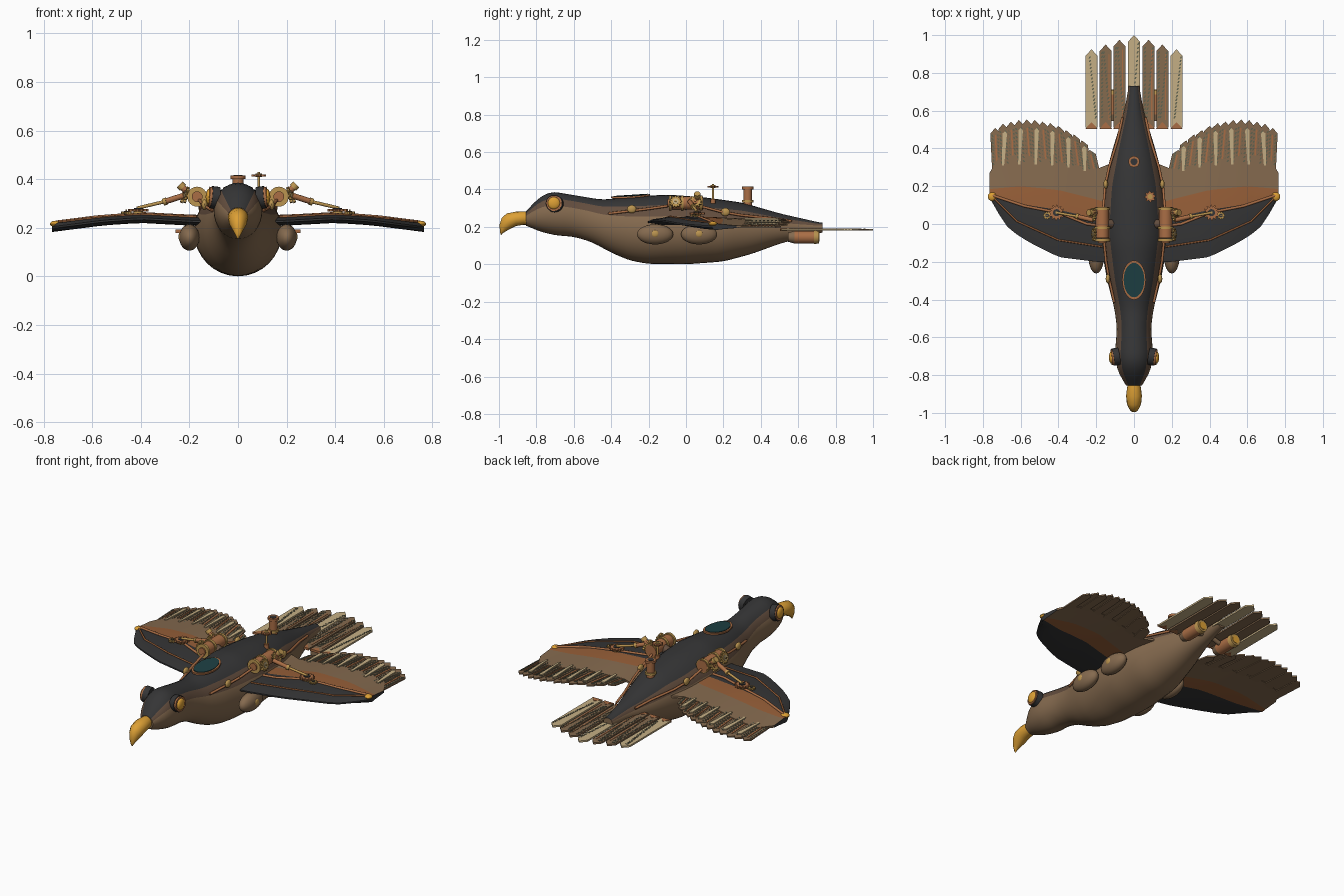
import bpy, bmesh, math
from mathutils import Vector, Matrix

if "Cube" in bpy.data.objects:
    bpy.data.objects.remove(bpy.data.objects["Cube"])

COL = {"charcoal": (.036, .036, .037), "umber": (.125, .075, .048), "tan_brown": (.235, .145, .078),
       "rust_copper": (.31, .115, .04), "copper": (.40, .155, .06), "amber": (.72, .35, .035),
       "brass": (.50, .30, .08), "cream": (.56, .43, .235), "dark_teal": (.012, .05, .055),
       "patina": (.12, .125, .08)}
MATS, M = [], {}
for i, (n, c) in enumerate(COL.items()):
    m = bpy.data.materials.new(n)
    m.diffuse_color = (*c, 1)
    m.use_nodes = True
    m.node_tree.nodes["Principled BSDF"].inputs["Base Color"].default_value = m.diffuse_color
    MATS.append(m)
    M[n] = i


def lerp(tab, x):
    if x <= tab[0][0]:
        return tab[0][1]
    for (a, b), (c, d) in zip(tab, tab[1:]):
        if x <= c:
            return b + (d - b) * (x - a) / (c - a)
    return tab[-1][1]


def smooth(tab, x, h=.03):
    return sum(lerp(tab, x + k * h) for k in (-1, -.5, 0, .5, 1)) / 5


def paint(verts, mat):
    for f in {f for v in verts for f in v.link_faces}:
        f.material_index = M[mat]


def tube(bm, p, q, r, mat, r2=None, n=16):
    p, q = Vector(p), Vector(q)
    d = q - p
    mx = Matrix.Translation((p + q) / 2) @ d.to_track_quat('Z', 'Y').to_matrix().to_4x4()
    paint(bmesh.ops.create_cone(bm, cap_ends=True, segments=n, radius1=r, radius2=r if r2 is None else r2,
                                depth=d.length, matrix=mx)["verts"], mat)


def ball(bm, c, s, mat, n=16):
    mx = Matrix.Translation(c) @ Matrix.Diagonal((*s, 1))
    paint(bmesh.ops.create_uvsphere(bm, u_segments=n, v_segments=n // 2, radius=1, matrix=mx)["verts"], mat)


def pipe(bm, pts, r, mat):
    for p, q in zip(pts, pts[1:]):
        tube(bm, p, q, r, mat, n=10)
        ball(bm, q, (r, r, r), mat, 8)


def prism(bm, low, high, mat):
    a, b = [bm.verts.new(p) for p in low], [bm.verts.new(p) for p in high]
    n = len(a)
    fs = [bm.faces.new(a[::-1]), bm.faces.new(b)]
    fs += [bm.faces.new((a[i], a[(i + 1) % n], b[(i + 1) % n], b[i])) for i in range(n)]
    for f in fs:
        f.material_index = M[mat]


def gear(bm, c, axis, r, h, mat, hub="charcoal", teeth=12):
    c, ax = Vector(c), Vector(axis).normalized()
    rot = ax.to_track_quat('Z', 'Y')
    ring = []
    for i in range(teeth * 4):
        a = 2 * math.pi * i / (teeth * 4)
        rr = r if i % 4 < 2 else r * .76
        ring.append(Vector((rr * math.cos(a), rr * math.sin(a), 0)))
    prism(bm, [c + rot @ (v + Vector((0, 0, -h / 2))) for v in ring],
          [c + rot @ (v + Vector((0, 0, h / 2))) for v in ring], mat)
    tube(bm, c - ax * h * .7, c + ax * h * .8, r * .45, hub)
    tube(bm, c - ax * h * .7, c + ax * h * 1.3, r * .16, "brass", n=8)


def loft(bm, rings, rule):
    vs = [[bm.verts.new(p) for p in r] for r in rings]
    n = len(vs[0])
    for j in range(len(vs) - 1):
        for i in range(n):
            k = (i + 1) % n
            f = bm.faces.new((vs[j][i], vs[j][k], vs[j + 1][k], vs[j + 1][i]))
            f.material_index = M[rule(i)]
    for cap in (vs[0], vs[-1]):
        bm.faces.new(cap).material_index = M[rule(0)]


def finish(bm, name, mirror=False, angle=38):
    bmesh.ops.recalc_face_normals(bm, faces=bm.faces)
    for f in bm.faces:
        f.smooth = True
    for e in bm.edges:
        e.smooth = len(e.link_faces) == 2 and e.calc_face_angle(0) < math.radians(angle)
    me = bpy.data.meshes.new(name)
    bm.to_mesh(me)
    bm.free()
    ob = bpy.data.objects.new(name, me)
    bpy.context.collection.objects.link(ob)
    for m in MATS:
        me.materials.append(m)
    if mirror:
        ob.modifiers.new("mirror", 'MIRROR').use_mirror_merge = False


# body: profiles along y, coloured in bands by angle round the section
TOP = [(-.87, .26), (-.84, .30), (-.79, .355), (-.72, .39), (-.6, .37), (-.45, .345), (-.3, .36), (-.1, .373),
       (.1, .358), (.3, .33), (.5, .272), (.73, .22)]
BOT = [(-.87, .215), (-.84, .20), (-.78, .175), (-.7, .155), (-.6, .148), (-.5, .118), (-.4, .062), (-.3, .02),
       (-.2, .002), (0, 0), (.2, .015), (.35, .055), (.5, .11), (.73, .172)]
WID = [(-.87, .03), (-.84, .05), (-.79, .083), (-.7, .102), (-.55, .09), (-.45, .103), (-.3, .142), (-.1, .177),
       (0, .182), (.2, .165), (.4, .112), (.6, .05), (.73, .028)]
bm, rings = bmesh.new(), []
for j in range(54):
    y = -.855 + 1.585 * j / 53
    t, b, w = smooth(TOP, y), smooth(BOT, y), smooth(WID, y)
    rings.append([(w * math.cos(a), y, (t + b) / 2 + (t - b) / 2 * math.sin(a))
                  for a in (2 * math.pi * i / 32 for i in range(32))])
loft(bm, rings, lambda i: "charcoal" if 4 <= i < 12 else "umber" if 2 <= i < 14 else "tan_brown")
finish(bm, "body")

# hooked beak
bm, rings = bmesh.new(), []
for y, z, w, h in [(-.835, .246, .03, .034), (-.87, .247, .037, .036), (-.91, .243, .042, .038),
                   (-.95, .23, .038, .042), (-.975, .212, .028, .036), (-.988, .19, .017, .024),
                   (-.992, .165, .006, .01)]:
    tilt = max(0, (-.9 - y) * 7)
    rings.append([(w * math.cos(a), max(-1, y - h * math.sin(a) * .55 * min(1, tilt)), z + h * math.sin(a))
                  for a in (2 * math.pi * i / 16 for i in range(16))])
loft(bm, rings, lambda i: "amber")
finish(bm, "beak", angle=60)

# eyes: dark mount, copper ring, amber lens
bm = bmesh.new()
tube(bm, (.08, -.70, .322), (.112, -.705, .326), .046, "charcoal", n=24)
tube(bm, (.108, -.705, .326), (.120, -.706, .327), .042, "copper", n=24)
ball(bm, (.119, -.706, .327), (.014, .033, .033), "amber", 20)
finish(bm, "eyes", True)

# teal window on the back with copper rim
bm = bmesh.new()
for k, mat, dz in ((1.1, "copper", .003), (.96, "dark_teal", .006)):
    out = []
    for i in range(28):
        a = 2 * math.pi * i / 28
        x, y = .057 * k * math.cos(a), -.295 + .093 * k * math.sin(a) * (1.04 if math.sin(a) < 0 else 1)
        out.append(Vector((x, y, .366 + .06 * (y + .295) - 1.5 * x * x + dz)))
    prism(bm, [v - Vector((0, 0, .009)) for v in out], out, mat)
finish(bm, "back_window")

# wings: rows across the chord, one colour per row
ROWS = [([(.1, -.205), (.2, -.20), (.4, -.175), (.55, -.10), (.66, -.03), (.72, .06), (.765, .14)], .004),
        ([(.1, -.13), (.2, -.12), (.4, -.09), (.62, .01), (.72, .09), (.765, .15)], .016),
        ([(.1, .02), (.2, .03), (.4, .075), (.6, .105), (.765, .16)], .018),
        ([(.1, .10), (.2, .13), (.4, .18), (.6, .20), (.765, .185)], .014),
        ([(.1, .33), (.2, .29), (.4, .33), (.6, .37), (.72, .35), (.765, .27)], .006)]
WZ = [(.1, .225), (.2, .227), (.4, .238), (.55, .228), (.77, .2)]


def wz(x):
    return lerp(WZ, x)


BAND = ["charcoal", "charcoal", "rust_copper", "tan_brown"]
bm, rings = bmesh.new(), []
for j in range(15):
    x = .1 + .665 * j / 14
    up = [(x, lerp(t, x), wz(x) + h) for t, h in ROWS]
    dn = [(x, lerp(t, x), wz(x) - h) for t, h in ROWS]
    rings.append(up + dn[::-1])
loft(bm, rings, lambda i: (BAND + ["tan_brown"] + BAND[::-1] + ["charcoal"])[i])
finish(bm, "wings", True)


def feather(bm, base, tip, w, zf, lo, hi, mat, taper=1.0):
    b, t = Vector(base), Vector(tip)
    d = (t - b).normalized()
    s = Vector((d.y, -d.x))
    pts = [b - s * w * taper, b + s * w * taper, t - d * w * 1.1 + s * w, t, t - d * w * 1.1 - s * w]
    prism(bm, [(p.x, p.y, zf(p.x) + lo) for p in pts], [(p.x, p.y, zf(p.x) + hi) for p in pts], mat)


def barbs(bm, base, tip, off, zf, hi, n, slant=0):
    b, t = Vector(base), Vector(tip)
    d = (t - b).normalized()
    s = Vector((d.y, -d.x))
    for k in range(n):
        u = (k + .5) / n
        p = b.lerp(t, u) + s * (off + slant * (u - .5))
        q = p + d * .012 + s * .006
        pts = [p - s * .004, p + s * .004, q + s * .004, q - s * .004]
        prism(bm, [(v.x, v.y, zf(v.x) + hi - .002) for v in pts], [(v.x, v.y, zf(v.x) + hi + .002) for v in pts],
              "patina")


# wing feathers: brown blades, cream slats, copper quills, patina barbs
TIPY = [(.22, .37), (.26, .43), (.32, .475), (.42, .53), (.55, .555), (.62, .55), (.70, .53), (.75, .50)]
bm = bmesh.new()
for i in range(13):
    u = i / 12
    tip = (.235 + .50 * u, lerp(TIPY, .235 + .50 * u))
    base = (.19 + .53 * u, .20)
    z = .004 * (i % 2)
    feather(bm, base, tip, .027, wz, -.007 + z, .001 + z, "tan_brown")
    mid = Vector(base).lerp(Vector(tip), .33)
    end = Vector(base).lerp(Vector(tip), .88)
    if i % 2:
        feather(bm, (mid.x + .012, mid.y), (end.x - .008, end.y), .012, wz, 0, .008 + z, "cream", .5)
    else:
        feather(bm, mid, end, .004, wz, 0, .004 + z, "copper")
    barbs(bm, mid, end, .014, wz, .002 + z, 9)
    barbs(bm, mid, end, -.016, wz, .002 + z, 9)
finish(bm, "wing_feathers", True)

# tail feathers
bm = bmesh.new()
for x, tip, mat in [(0, 1, "cream"), (.077, .975, "tan_brown"), (.15, .95, "tan_brown"), (.225, .925, "cream")]:
    for s in ((1, -1) if x else (1,)):
        zf = lambda v: .186
        feather(bm, (s * x, .51), (s * x, tip), .032, zf, -.006, .004, mat)
        feather(bm, (s * x, .505), (s * x, .54), .033, zf, -.007, .006, "copper")
        barbs(bm, (s * x, .55), (s * x, tip - .04), .004, zf, .004, 18, .035 * (s if x else 1))
        if mat != "cream":
            barbs(bm, (s * x, .55), (s * x, tip - .04), -.022, zf, .004, 18)
            feather(bm, (s * x + .017, .55), (s * x + .017, tip - .05), .003, zf, 0, .006, "copper")
finish(bm, "tail_feathers")

# shoulder engines with piston, gauge and gears
bm = bmesh.new()
tube(bm, (.168, -.075, .328), (.168, .09, .328), .035, "copper", n=24)
for y in (-.085, -.02, .08):
    tube(bm, (.168, y - .007, .328), (.168, y + .007, .328), .041, "brass", n=24)
tube(bm, (.168, -.1, .328), (.168, -.08, .328), .022, "copper", n=20)
tube(bm, (.10, 0, .30), (.16, 0, .325), .025, "umber")
gear(bm, (.212, -.055, .335), (1, 0, .25), .034, .012, "brass", "cream")
gear(bm, (.218, .05, .335), (1, 0, .5), .036, .012, "brass", "copper")
tube(bm, (.195, .06, .335), (.232, .06, .37), .013, "copper")
tube(bm, (.226, .06, .364), (.24, .06, .378), .017, "brass")
finish(bm, "shoulder_engines", True)

# drive rods and wing gears
bm = bmesh.new()
tube(bm, (.215, .02, .335), (.30, .04, .308), .012, "copper")
tube(bm, (.30, .04, .308), (.41, .06, .282), .007, "brass")
tube(bm, (.293, .038, .31), (.306, .042, .306), .015, "brass")
gear(bm, (.41, .06, .272), (0, 0, 1), .042, .012, "copper")
tube(bm, (.41, .06, .245), (.41, .06, .27), .02, "brass")
gear(bm, (.46, .045, .262), (0, 0, 1), .022, .01, "brass", teeth=10)
finish(bm, "wing_drive", True)

# pipes on the wings and along the flanks, wingtip knobs, flank bolts
bm = bmesh.new()
pipe(bm, [(x, y, wz(x) + .02) for x, y in ((.17, -.01), (.25, .0), (.4, .06), (.58, .095), (.745, .15))], .007, "copper")
pipe(bm, [(x, y, wz(x) + .018) for x, y in ((.17, -.12), (.4, -.085), (.62, .015), (.74, .135))], .005, "rust_copper")
pipe(bm, [(.16, -.08, .315), (.148, -.2, .297), (.13, -.3, .285), (.106, -.41, .272)], .007, "copper")
pipe(bm, [(.163, .08, .31), (.153, .2, .278), (.132, .3, .262), (.086, .45, .246), (.062, .56, .232)], .007, "copper")
ball(bm, (.75, .145, .216), (.024, .024, .013), "amber")
for c in ((.138, -.29, .295), (.15, .21, .28)):
    ball(bm, c, (.012, .025, .022), "brass")
finish(bm, "pipes_and_bolts", True)

# side pods
bm = bmesh.new()
for y in (-.165, .07):
    ball(bm, (.20, y, .16), (.042, .097, .054), "tan_brown", 24)
    ball(bm, (.236, y, .163), (.009, .021, .02), "brass")
finish(bm, "side_pods", True)

# tail thrusters
bm = bmesh.new()
tube(bm, (.115, .545, .145), (.115, .58, .145), .024, "tan_brown", .034, 24)
tube(bm, (.115, .58, .145), (.115, .69, .145), .034, "copper", n=24)
tube(bm, (.115, .685, .145), (.115, .71, .145), .037, "brass", .033, 24)
tube(bm, (.115, .70, .145), (.115, .713, .145), .022, "amber", n=20)
tube(bm, (.03, .61, .17), (.10, .61, .15), .013, "tan_brown")
finish(bm, "tail_thrusters", True)

# chimney and valve wheel on the back
bm = bmesh.new()
tube(bm, (0, .33, .30), (0, .33, .41), .023, "copper", n=20)
for z in (.338, .408):
    tube(bm, (0, .33, z - .007), (0, .33, z + .007), .03, "brass" if z < .4 else "copper", n=20)
tube(bm, (0, .33, .41), (0, .33, .4165), .018, "charcoal", n=20)
finish(bm, "chimney")
bm = bmesh.new()
tube(bm, (.085, .145, .31), (.085, .145, .43), .006, "brass", n=10)
tube(bm, (.085, .145, .325), (.085, .145, .35), .014, "copper")
gear(bm, (.085, .145, .415), (0, 0, 1), .03, .01, "copper", "brass", 8)
finish(bm, "valve_wheel")
